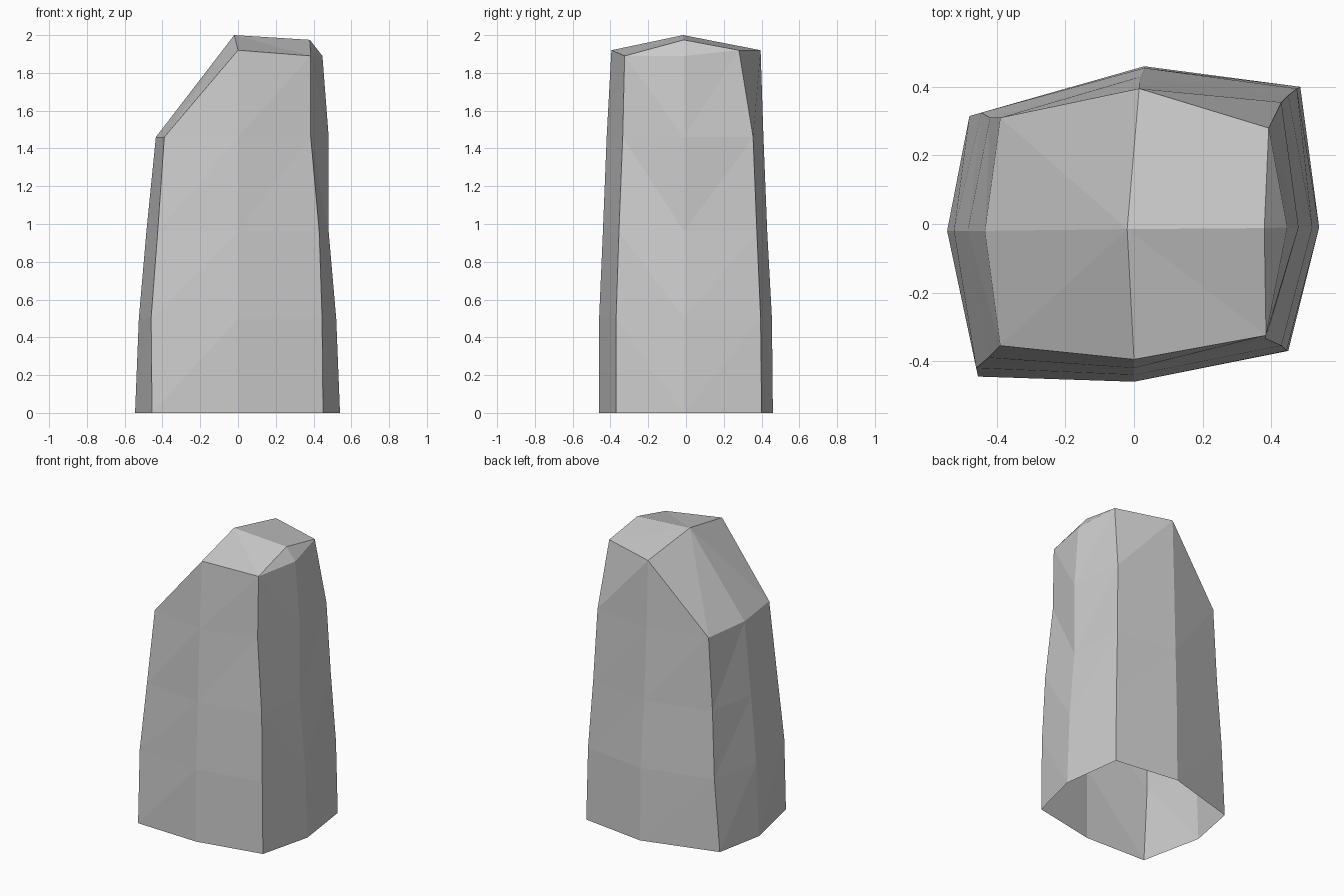
import bpy
import bmesh

cube = bpy.data.objects.get("Cube")
if cube:
    bpy.data.objects.remove(cube)

# Single stone colour
stone = bpy.data.materials.new("pale_grey_stone")
stone.use_nodes = True
colour = (0.6, 0.6, 0.6, 1)
stone.diffuse_color = colour
stone.node_tree.nodes["Principled BSDF"].inputs["Base Color"].default_value = colour

# Vertical ridges of the rock, each a list of (x, y) at the ring heights
heights = (0, .5, .96, 1.46)
ridges = {
    "front_right": [(-.455, -.445), (-.46, -.42), (-.425, -.39), (-.39, -.355)],
    "front":       [(0, -.46), (0, -.46), (0, -.44), (0, -.42)],
    "front_left":  [(.45, -.37), (.445, -.37), (.43, -.355), (.385, -.335)],
    "left":        [(.54, -.01), (.52, -.01), (.48, -.01), (.48, -.01)],
    "back_left":   [(.485, .4), (.475, .395), (.45, .375), (.43, .355)],
    "back":        [(.03, .46), (.03, .455), (.02, .43), (.015, .41)],
    "back_right":  [(-.48, .315), (-.445, .325), (-.42, .31), (-.39, .31)],
    "right":       [(-.545, -.02), (-.525, -.02), (-.485, -.02), (-.435, -.02)],
}
# Corners of the raised crown
crown = {
    "front": (0, -.395, 1.92), "front_left": (.385, -.325, 1.89),
    "left": (.447, -.01, 1.89), "back_left": (.393, .28, 1.92),
    "back": (.015, .395, 1.92), "peak": (-.02, -.015, 2), "brow": (.38, -.012, 1.975),
}

bm = bmesh.new()
columns = {name: [bm.verts.new((x, y, z)) for (x, y), z in zip(points, heights)]
           for name, points in ridges.items()}
tops = {name: bm.verts.new(point) for name, point in crown.items()}
for name in columns:
    if name in tops:
        columns[name].append(tops[name])

# Faceted walls between neighbouring ridges
names = list(columns)
for name, following in zip(names, names[1:] + names[:1]):
    a, b = columns[name], columns[following]
    for k in range(min(len(a), len(b)) - 1):
        if name == "front_left":
            bm.faces.new((a[k], b[k], a[k + 1]))
            bm.faces.new((b[k], b[k + 1], a[k + 1]))
        else:
            bm.faces.new((a[k], b[k], b[k + 1]))
            bm.faces.new((a[k], b[k + 1], a[k + 1]))
    # Where the wall meets the sloping shoulder, close the step
    if len(a) < len(b):
        bm.faces.new((a[-1], b[-2], b[-1]))
    elif len(a) > len(b):
        bm.faces.new((a[-2], b[-1], a[-1]))

# Crown and sloping shoulder
shoulder = {name: column[-1] for name, column in columns.items()}
shoulder.update(tops)
for corners in (
    "front front_left peak", "front_left brow peak", "front_left left brow",
    "left back_left brow", "back_left peak brow", "back_left back peak",
    "back back_right peak", "back_right right peak",
    "right front_right peak", "front_right front peak",
):
    bm.faces.new([shoulder[name] for name in corners.split()])

bmesh.ops.recalc_face_normals(bm, faces=bm.faces[:])
mesh = bpy.data.meshes.new("standing_rock")
bm.to_mesh(mesh)
bm.free()
mesh.materials.append(stone)
rock = bpy.data.objects.new("standing_rock", mesh)
bpy.context.collection.objects.link(rock)
